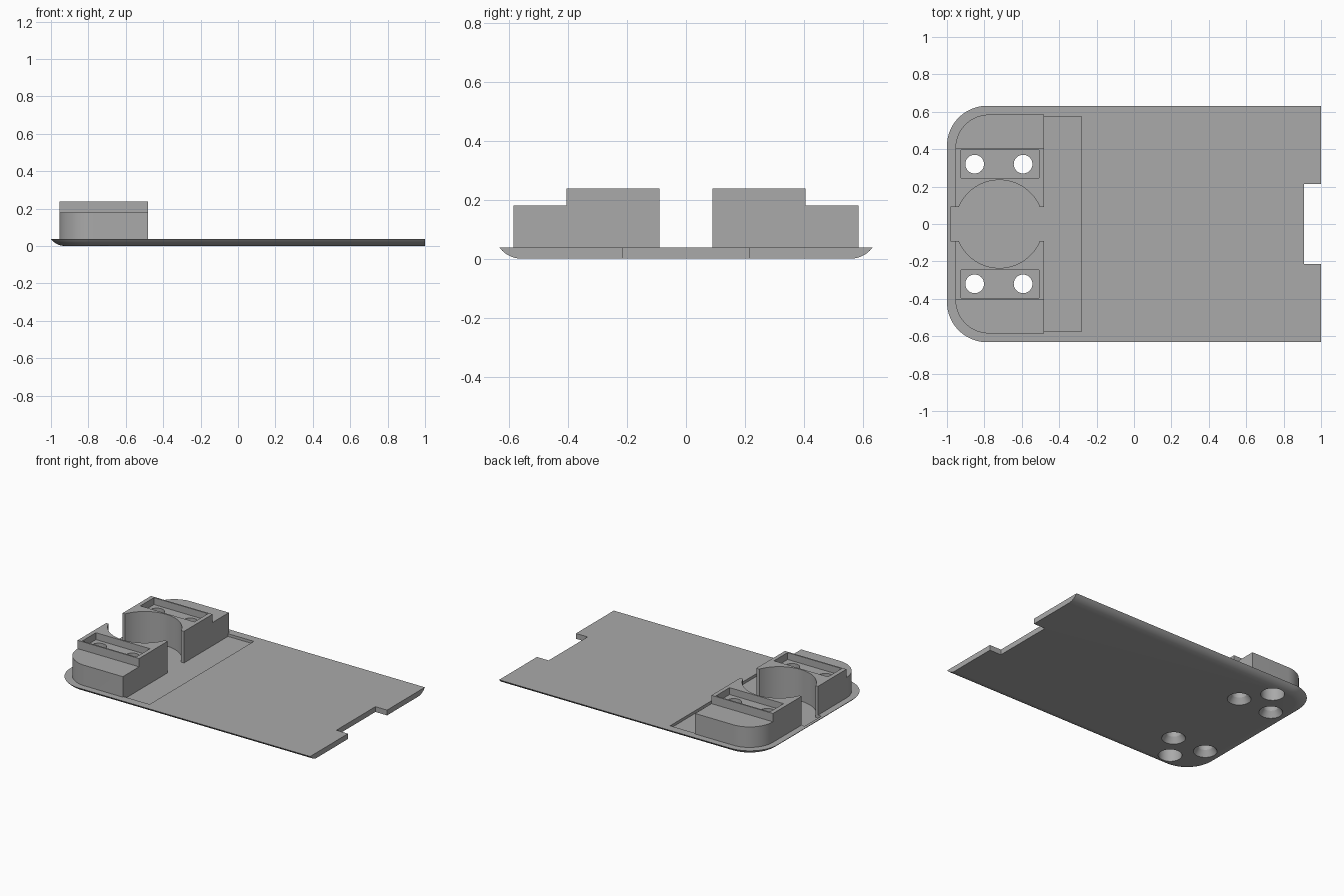
import bpy, bmesh, math

if "Cube" in bpy.data.objects:
    bpy.data.objects.remove(bpy.data.objects["Cube"])

grey = bpy.data.materials.new("grey plastic")
grey.diffuse_color = (0.4, 0.4, 0.4, 1)
grey.use_nodes = True
grey.node_tree.nodes["Principled BSDF"].inputs["Base Color"].default_value = grey.diffuse_color


def arc(cx, cy, r, a0, a1, n):
    """Points along an arc, angles in degrees."""
    return [(cx + r * math.cos(math.radians(a0 + (a1 - a0) * i / n)),
             cy + r * math.sin(math.radians(a0 + (a1 - a0) * i / n))) for i in range(n + 1)]


def loft(name, loops):
    """Closed solid through equal-length loops of (points, z), listed bottom to top."""
    bm = bmesh.new()
    rings = [[bm.verts.new((x, y, z)) for x, y in pts] for pts, z in loops]
    for a, b in zip(rings, rings[1:]):
        for i in range(len(a)):
            j = (i + 1) % len(a)
            bm.faces.new((a[i], a[j], b[j], b[i]))
    bm.faces.new(rings[0][::-1])
    bm.faces.new(rings[-1])
    bmesh.ops.recalc_face_normals(bm, faces=bm.faces)
    mesh = bpy.data.meshes.new(name)
    bm.to_mesh(mesh)
    bm.free()
    mesh.materials.append(grey)
    ob = bpy.data.objects.new(name, mesh)
    bpy.context.collection.objects.link(ob)
    return ob


def box(name, x0, x1, y0, y1, z0, z1):
    pts = [(x0, y0), (x1, y0), (x1, y1), (x0, y1)]
    return loft(name, [(pts, z0), (pts, z1)])


def disc(x, y, r, n=48):
    return arc(x, y, r, 0, 360 * (n - 1) / n, n - 1)


def combine(target, tool, operation='DIFFERENCE'):
    """Apply a boolean and discard the tool."""
    tool.hide_render = True
    mod = target.modifiers.new("cut", 'BOOLEAN')
    mod.operation, mod.solver, mod.object = operation, 'EXACT', tool
    bpy.context.view_layer.objects.active = target
    bpy.ops.object.modifier_apply(modifier=mod.name)
    bpy.data.objects.remove(tool)


def outline(d):
    """Plate outline inset by d, square at the right end."""
    return ([(1, 0.632 - d)] + arc(-0.785, 0.417, 0.215 - d, 90, 180, 20)
            + arc(-0.785, -0.417, 0.215 - d, 180, 270, 20) + [(1, -0.632 + d)])


# Plate with rolled lower rim
T, W = 0.037, 0.075
R = (W * W + T * T) / (2 * T)
loops = []
for i in range(9):
    u = W * i / 8
    loops.append((outline(W - u), R - math.sqrt(R * R - u * u)))
plate = loft("base_plate", loops)

# End notch and shallow floor recess
FLOOR = 0.018
combine(plate, box("notch", 0.91, 1.1, -0.215, 0.215, -0.1, 0.1))
combine(plate, box("recess", -0.6, -0.28, -0.575, 0.575, FLOOR, 0.1))
combine(plate, box("channel", -0.98, -0.4, -0.091, 0.091, FLOOR, 0.1))
combine(plate, loft("round_recess", [(disc(-0.72, 0, 0.238, 64), FLOOR), (disc(-0.72, 0, 0.238, 64), 0.1)]))

# Two mirrored clamp blocks
CX, CR = -0.72, 0.235
a = math.degrees(math.asin(0.09 / CR))
for s in (1, -1):
    profile = ([(-0.48, 0.09), (-0.48, 0.585)] + arc(-0.775, 0.405, 0.18, 90, 180, 18)
               + [(-0.955, 0.09)] + arc(CX, 0, CR, 180 - a, a, 32))
    profile = [(x, y * s) for x, y in profile]
    block = loft("clamp_block", [(profile, 0.008), (profile, 0.238)])
    # Outer step and screw pocket
    y0, y1 = sorted((0.405 * s, 0.7 * s))
    combine(block, box("step", -1.1, -0.3, y0, y1, 0.18, 0.4))
    y0, y1 = sorted((0.245 * s, 0.395 * s))
    combine(block, box("pocket", -0.925, -0.508, y0, y1, 0.19, 0.4))
    combine(plate, block, 'UNION')
    # Countersunk screw holes
    for x in (-0.852, -0.593):
        combine(plate, loft("screw_hole", [(disc(x, 0.32 * s, r), z) for r, z in
                                           ((0.075, -0.05), (0.075, 0.0), (0.05, 0.04), (0.05, 0.4))]))
    # Blind hole from below
    d = disc(-0.715, 0.5 * s, 0.075)
    combine(plate, loft("blind_hole", [(d, -0.05), (d, 0.12)]))

bpy.ops.object.select_all(action='DESELECT')
plate.select_set(True)
bpy.context.view_layer.objects.active = plate
bpy.ops.object.shade_smooth_by_angle(angle=math.radians(25))
